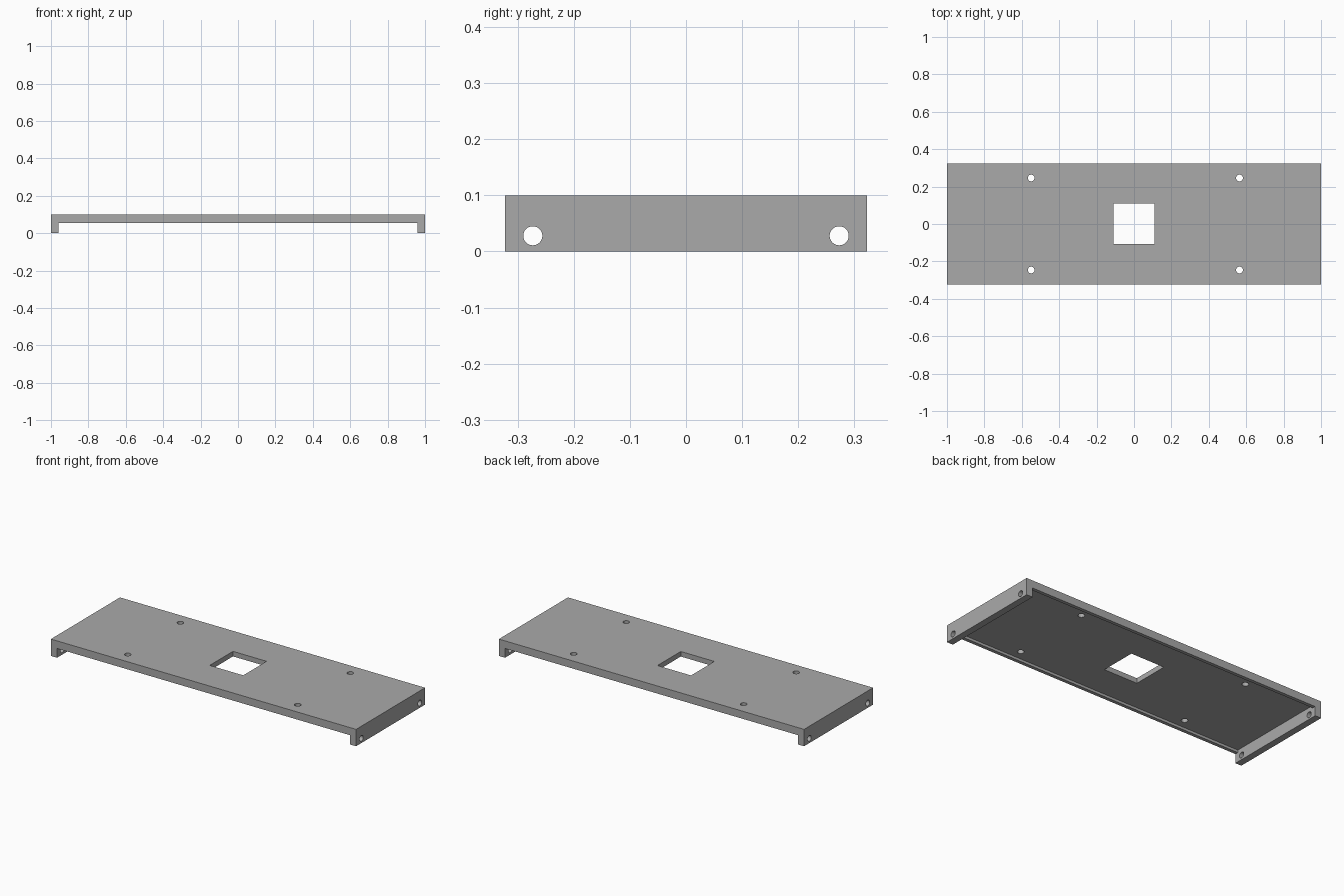
import bpy
from mathutils import Matrix
import bmesh
from math import pi

cube = bpy.data.objects.get("Cube")
if cube:
    bpy.data.objects.remove(cube, do_unlink=True)

grey = bpy.data.materials.new("mid_grey")
grey.use_nodes = True
grey.diffuse_color = (0.4, 0.4, 0.4, 1)
grey.node_tree.nodes["Principled BSDF"].inputs["Base Color"].default_value = (0.4, 0.4, 0.4, 1)

HALF_Y, TOP, RIM_Z, FLANGE, RIM = 0.323, 0.1, 0.055, 0.04, 0.02
PANEL_Z = 0.07


def finish(name, bm):
    mesh = bpy.data.meshes.new(name)
    bmesh.ops.recalc_face_normals(bm, faces=bm.faces)
    bm.to_mesh(mesh)
    bm.free()
    obj = bpy.data.objects.new(name, mesh)
    bpy.context.collection.objects.link(obj)
    return obj


def box(name, low, high):
    bm = bmesh.new()
    size = [b - a for a, b in zip(low, high)]
    mid = [(a + b) / 2 for a, b in zip(low, high)]
    bmesh.ops.create_cube(bm, size=1, matrix=Matrix.Translation(mid) @ Matrix.Diagonal((*size, 1)))
    return finish(name, bm)


def cylinder(name, centre, radius, depth, turn=0):
    bm = bmesh.new()
    bmesh.ops.create_cone(bm, cap_ends=True, segments=32, radius1=radius, radius2=radius, depth=depth,
                          matrix=Matrix.Translation(centre) @ Matrix.Rotation(turn, 4, "Y"))
    return finish(name, bm)


# Channel-shaped tray: top plate with an end flange folded down on each side
profile = [(-1, 0), (FLANGE - 1, 0), (FLANGE - 1, RIM_Z), (1 - FLANGE, RIM_Z),
           (1 - FLANGE, 0), (1, 0), (1, TOP), (-1, TOP)]
bm = bmesh.new()
face = bm.faces.new([bm.verts.new((x, -HALF_Y, z)) for x, z in profile])
sweep = bmesh.ops.extrude_face_region(bm, geom=[face])
bmesh.ops.translate(bm, vec=(0, 2 * HALF_Y, 0),
                    verts=[v for v in sweep["geom"] if isinstance(v, bmesh.types.BMVert)])
tray = finish("mounting_tray", bm)
tray.data.materials.append(grey)

# Underside recess leaving a rim, and the square window
inner_x, inner_y = 1 - FLANGE, HALF_Y - RIM
cutters = [box("recess_cutter", (-inner_x, -inner_y, -0.1), (inner_x, inner_y, PANEL_Z)),
           box("window_cutter", (-0.11, -0.108, -0.1), (0.11, 0.11, 0.2))]

# Screw holes in the plate and through the flanges
for y in (-1, 1):
    for x in (-0.55, 0.564):
        cutters.append(cylinder("plate_hole_cutter", (x, y * 0.246, 0.1), 0.018, 0.2))
    for x in (-1, 1):
        cutters.append(cylinder("flange_hole_cutter", (x, y * 0.273, 0.028), 0.017, 0.2, pi / 2))

for cutter in cutters:
    cutter.hide_render = True
    cutter.hide_viewport = True
    cutter.display_type = "WIRE"
    cut = tray.modifiers.new(cutter.name, "BOOLEAN")
    cut.operation = "DIFFERENCE"
    cut.solver = "EXACT"
    cut.object = cutter
